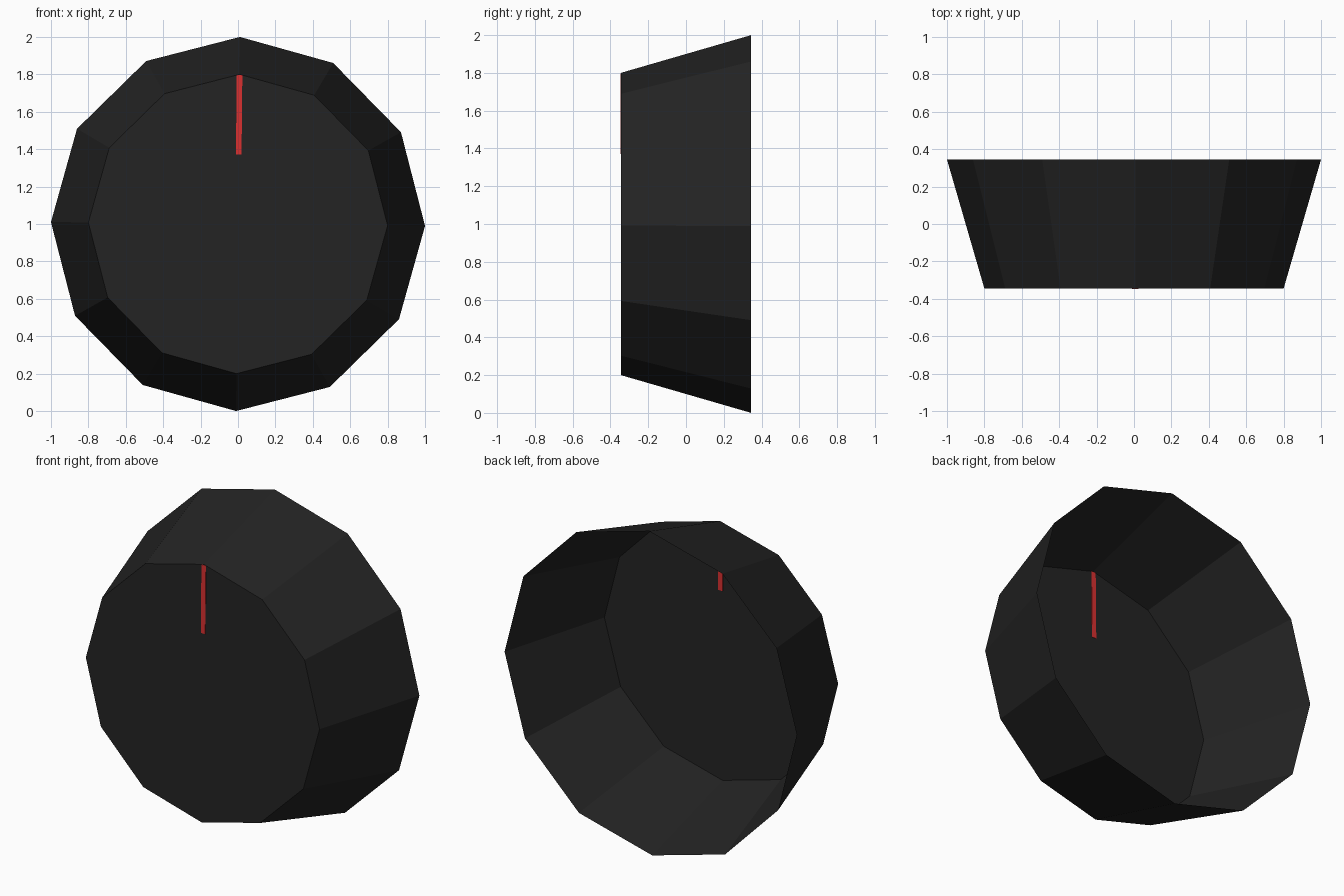
import bpy, bmesh, math
from mathutils import Matrix, Vector

if "Cube" in bpy.data.objects:
    bpy.data.objects.remove(bpy.data.objects["Cube"])

SIDES, DEPTH, TILT = 12, 0.345, math.radians(0.6)


def material(name, rgb):
    m = bpy.data.materials.new(name)
    m.diffuse_color = (*rgb, 1)
    m.use_nodes = True
    m.node_tree.nodes["Principled BSDF"].inputs["Base Color"].default_value = m.diffuse_color
    return m


def finish(name, bm, mat):
    me = bpy.data.meshes.new(name)
    bm.to_mesh(me)
    bm.free()
    me.materials.append(mat)
    ob = bpy.data.objects.new(name, me)
    bpy.context.collection.objects.link(ob)
    return ob


def ring(bm, radius, y):
    angles = [TILT + i * math.tau / SIDES for i in range(SIDES)]
    return [bm.verts.new((radius * math.sin(a), y, 1 + radius * math.cos(a))) for a in angles]


black = material("black", (0.017, 0.017, 0.017))
red = material("red", (0.7, 0.03, 0.03))

# Knob shell: tapered, twelve-sided, closed in front and open at the back
bm = bmesh.new()
front, back = ring(bm, 0.8, -DEPTH), ring(bm, 1.0, DEPTH)
bm.faces.new(front)
for i in range(SIDES):
    j = (i + 1) % SIDES
    bm.faces.new((front[i], back[i], back[j], front[j]))
bmesh.ops.recalc_face_normals(bm, faces=bm.faces)
cap = max(bm.faces, key=lambda f: len(f.verts))
if cap.normal.y > 0:
    bmesh.ops.reverse_faces(bm, faces=bm.faces)
finish("knob_shell", bm, black)

# Pointer line: thin plate through the front face, visible from both sides
bm = bmesh.new()
bmesh.ops.create_cube(bm, size=1)
place = (Matrix.Translation((0, -DEPTH, 1)) @ Matrix.Rotation(TILT, 4, 'Y')
         @ Matrix.Translation((0, 0, 0.584)) @ Matrix.Diagonal(Vector((0.03, 0.006, 0.424, 1))))
bmesh.ops.transform(bm, matrix=place, verts=bm.verts)
finish("pointer_line", bm, red)
